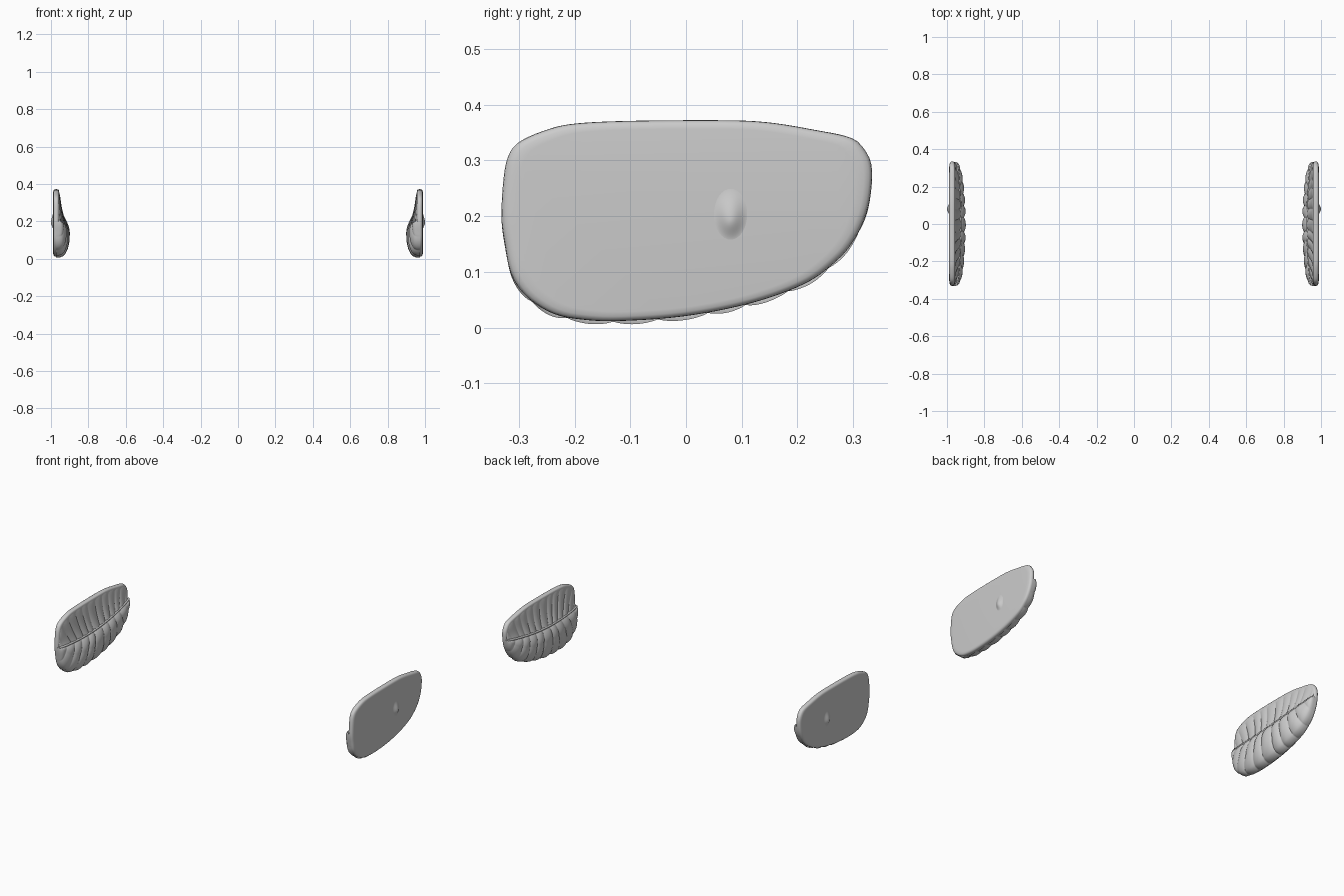
import bpy, bmesh, math
from mathutils import Vector

if "Cube" in bpy.data.objects:
    bpy.data.objects.remove(bpy.data.objects["Cube"])

# Side outline (y, z), clockwise from the front end of the seam
OUT = [(-.331, .20), (-.327, .27), (-.318, .31), (-.298, .334), (-.25, .355), (-.2, .366),
       (-.1, .371), (.07, .372), (.15, .368), (.23, .355), (.295, .341), (.32, .32),
       (.333, .29), (.332, .245), (.322, .20), (.30, .155), (.27, .12), (.215, .08),
       (.12, .045), (0, .021), (-.12, .012), (-.19, .015), (-.24, .026), (-.285, .055),
       (-.313, .095), (-.325, .15)]
BACK = 13   # index of the back end of the seam


def catmull(pts, t):
    i = int(math.floor(t))
    f = t - i
    a, b, c, d = [Vector(pts[(i + k) % len(pts)]) for k in (-1, 0, 1, 2)]
    return .5 * (2 * b + (c - a) * f + (2 * a - 5 * b + 4 * c - d) * f * f
                 + (3 * b - a - 3 * c + d) * f ** 3)


def resample(t0, t1, n):
    """Evenly spaced points along part of the outline."""
    p = [catmull(OUT, t0 + (t1 - t0) * k / 600) for k in range(601)]
    d = [0]
    for a, b in zip(p, p[1:]):
        d.append(d[-1] + (b - a).length)
    res, j = [], 0
    for k in range(n + 1):
        s = d[-1] * k / n
        while j < 599 and d[j + 1] < s:
            j += 1
        res.append(p[j].lerp(p[j + 1], (s - d[j]) / (d[j + 1] - d[j])))
    return res


def make(name, rows, closed=False, angle=50):
    """Skin rows of points; mirror to the other side."""
    bm = bmesh.new()
    vr = [[bm.verts.new(p) for p in r] for r in rows]
    n = len(rows[0])
    for a, b in zip(vr, vr[1:]):
        for i in range(n if closed else n - 1):
            j = (i + 1) % n
            bm.faces.new((a[i], a[j], b[j], b[i]))
    if closed:
        bm.faces.new(vr[0])
        bm.faces.new(vr[-1])
    bmesh.ops.recalc_face_normals(bm, faces=bm.faces)
    if not closed and sum(f.normal.x for f in bm.faces) > 0:
        bmesh.ops.reverse_faces(bm, faces=bm.faces)
    me = bpy.data.meshes.new(name)
    bm.to_mesh(me)
    bm.free()
    ob = bpy.data.objects.new(name, me)
    bpy.context.collection.objects.link(ob)
    finish(ob, angle)
    return ob


def finish(ob, angle=50):
    bpy.ops.object.select_all(action='DESELECT')
    ob.select_set(True)
    bpy.context.view_layer.objects.active = ob
    bpy.ops.object.shade_smooth_by_angle(angle=math.radians(angle))
    m = ob.modifiers.new("other_side", 'MIRROR')
    m.use_clip = False
    m.use_mirror_merge = False


# Smooth backing plate with softly rounded rim
loop = resample(0, len(OUT), 140)[:-1]
C = Vector((0, .2))
make("backing_plate", [[(x, *(C + (p - C) * s)) for p in loop] for x, s in
     [(.957, .9), (.957, .965), (.960, .985), (.966, .997), (.972, 1), (.979, .996),
      (.984, .982), (.987, .955), (.988, .91)]], closed=True)

N = 220
ends = (Vector(OUT[0]), Vector(OUT[BACK]))


def seam(u):
    p = ends[0].lerp(ends[1], u)
    p.y -= .022 * math.sin(math.pi * u)
    return p


def swell(u):
    return max(0, math.sin(math.pi * u)) ** .45


def pleat(u, n, ph=0):
    w = u + .006 * math.sin(17 * u + ph) + .004 * math.sin(31 * u)
    return abs(math.sin(math.pi * n * w)) ** .65


# Gathered pouch below the seam
low = resample(len(OUT), BACK, N)
rows = []
M = 26
for k in range(M + 1):
    v = k / M
    prof = .028 + .027 * math.sin(math.pi * min(1, v / .9) ** .75) if v < .45 else None
    if prof is None:
        prof = .0545 * math.sqrt(max(0, 1 - ((v - .40) / .6) ** 2.4))
    row = []
    for i in range(N + 1):
        u = i / N
        wave = .012 * (pleat(u, 11, 2 * v) - .75) * (.5 + .5 * math.sin(math.pi * v))
        p = seam(u).lerp(low[i], v)
        p.y -= (.007 * pleat(u, 11, 2) * v ** 4) * swell(u)
        row.append((.957 - prof * swell(u) - wave * swell(u), p.x, p.y))
    rows.append(row)
rows.append([(.972, y, z) for x, y, z in rows[-1]])
make("gathered_pouch", rows)

# Ribbed lining above the seam
up = [C + (p - C) * .97 for p in resample(0, BACK, N)]
rows = []
for k in range(21):
    v = k / 20
    row = []
    for i in range(N + 1):
        u = i / N
        p = seam(u).lerp(up[i], v)
        fall = (1 - v) ** 2.2
        wave = .008 * pleat(u, 13) * (1 - v ** 6)
        row.append((.957 - (.026 * fall + wave) * swell(u) + .003 * v ** 6, p.x, p.y))
    rows.append(row)
make("ribbed_lining", rows)

# Elastic seam cord
rows = []
for i in range(61):
    u = .005 + .99 * i / 60
    p = seam(u)
    x = .957 - .029 * swell(u)
    rows.append([(x + .0065 * math.cos(a), p.x, p.y + .0065 * math.sin(a))
                 for a in [math.tau * k / 8 for k in range(8)]])
make("seam_cord", rows, closed=True)

# Small moulded bump on the outer face
rows = []
for k in range(13):
    r = max(.02, k / 12)
    rows.append([(.9875 + .0125 * .5 * (1 + math.cos(math.pi * r)),
                  .08 + .034 * r * math.cos(a), .205 + .052 * r * math.sin(a) - .012 * (1 - r))
                 for a in [math.tau * j / 32 for j in range(32)]])
make("outer_bump", rows, closed=True)
